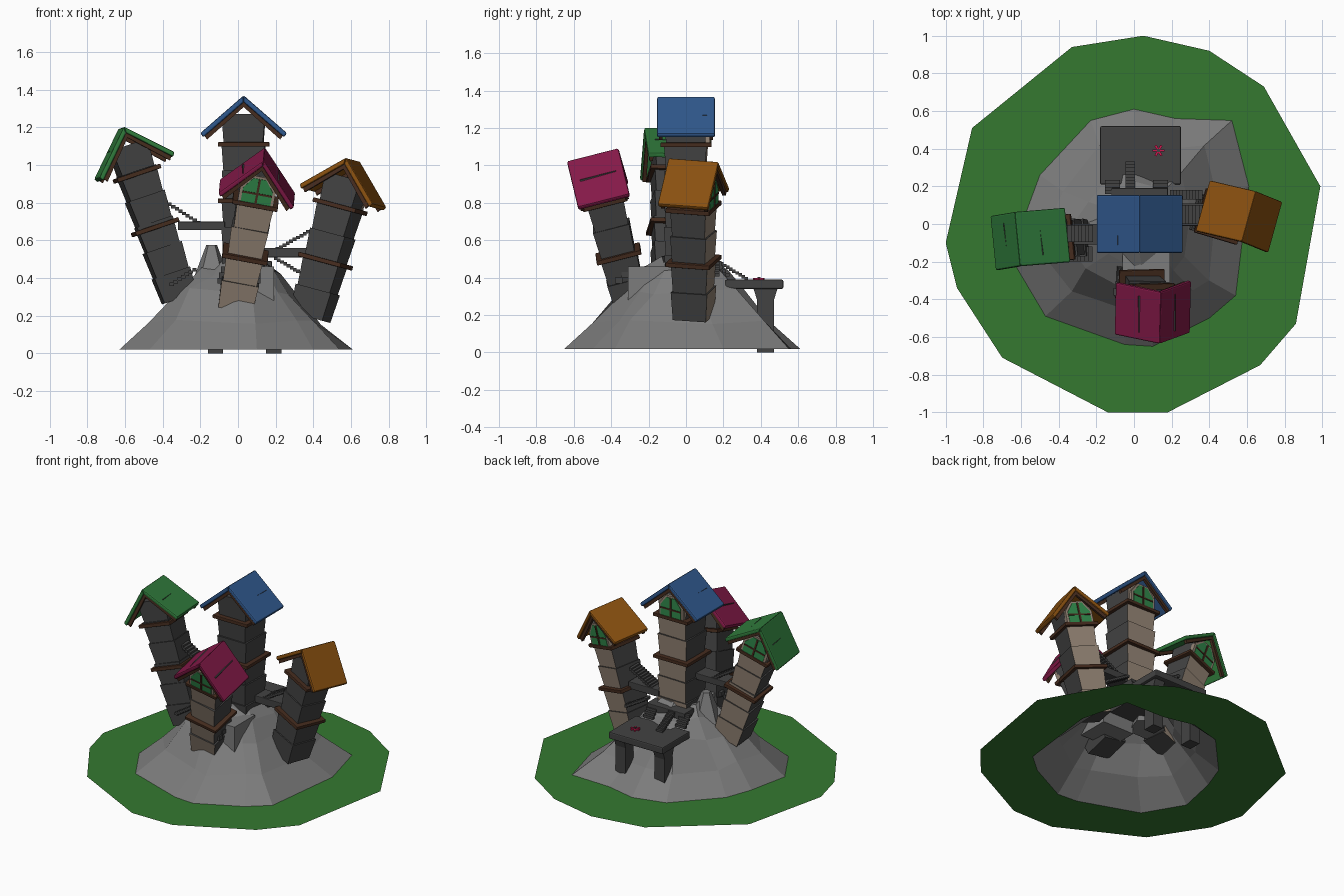
import bpy, bmesh, random
from math import radians, pi
from mathutils import Vector, Matrix

if "Cube" in bpy.data.objects:
    bpy.data.objects.remove(bpy.data.objects["Cube"])

random.seed(4)
I4 = Matrix.Identity(4)


def mat(name, r, g, b):
    m = bpy.data.materials.new(name)
    m.diffuse_color = (r, g, b, 1)
    m.use_nodes = True
    m.node_tree.nodes["Principled BSDF"].inputs["Base Color"].default_value = m.diffuse_color
    return m


DARK = mat("dark_stone", .055, .055, .055)
ROCK = mat("rock", .2, .2, .2)
TAN = mat("pale_stone", .30, .235, .18)
WOOD = mat("wood", .06, .025, .013)
GLASS = mat("green_glass", .03, .25, .07)
GRASS = mat("grass", .035, .19, .03)
PETAL = mat("petal", .6, .01, .08)
BLUE = mat("blue_tiles", .03, .1, .27)
GREEN = mat("green_tiles", .03, .2, .045)
AMBER = mat("amber_tiles", .25, .08, .005)
CRIMSON = mat("crimson_tiles", .23, .01, .065)


def finish(name, bm, mats, M=I4, bevel=0):
    bmesh.ops.recalc_face_normals(bm, faces=bm.faces)
    me = bpy.data.meshes.new(name)
    bm.to_mesh(me)
    bm.free()
    for m in mats:
        me.materials.append(m)
    ob = bpy.data.objects.new(name, me)
    bpy.context.collection.objects.link(ob)
    ob.matrix_world = M
    if bevel:
        b = ob.modifiers.new("bevel", 'BEVEL')
        b.width, b.segments = bevel, 2
    return ob


def add_box(bm, lo, hi, taper=1.0):
    c, s = (Vector(lo) + Vector(hi)) / 2, Vector(hi) - Vector(lo)
    vs = bmesh.ops.create_cube(bm, size=1)['verts']
    for v in vs:
        k = taper if v.co.z < 0 else 1
        v.co = Vector((v.co.x * s.x * k, v.co.y * s.y * k, v.co.z * s.z)) + c
    return vs


def box(name, lo, hi, m, M=I4, bevel=0, taper=1.0):
    bm = bmesh.new()
    add_box(bm, lo, hi, taper)
    return finish(name, bm, [m], M, bevel)


def prism(name, profile, y0, y1, m, M, bevel=0):
    bm = bmesh.new()
    a = [bm.verts.new((x, y0, z)) for x, z in profile]
    b = [bm.verts.new((x, y1, z)) for x, z in profile]
    bm.faces.new(a)
    bm.faces.new(b)
    for i in range(len(a)):
        j = (i + 1) % len(a)
        bm.faces.new((a[i], a[j], b[j], b[i]))
    return finish(name, bm, [m], M, bevel)


# Leaning tower, local origin at the roof ridge, window on local +y
def tower(name, peak, up, yaw, w, length, hw, drop, depth, tiles):
    up = Vector(up).normalized()
    M = (Matrix.Translation(peak)
         @ Vector((0, 0, 1)).rotation_difference(up).to_matrix().to_4x4()
         @ Matrix.Rotation(radians(yaw), 4, 'Z'))
    # stacked blocks, pale on the window side
    bm = bmesh.new()
    n = round((length - .1) / .145)
    h = (length - .1) / n
    for i in range(n):
        vs = add_box(bm, (-w / 2, -w / 2, -.1 - (i + 1) * h),
                     (w / 2, w / 2, -.1 - i * h), .91)
        turn = random.uniform(-.04, .04)
        bmesh.ops.rotate(bm, verts=vs, cent=(0, 0, 0),
                         matrix=Matrix.Rotation(turn, 3, 'Z'))
    bmesh.ops.recalc_face_normals(bm, faces=bm.faces)
    for f in bm.faces:
        f.material_index = 1 if f.normal.y > .8 else 0
    finish(name + "_shaft", bm, [DARK, TAN], M)
    # wooden bands
    r = w / 2 + .022
    for z in (-.26, -.56):
        box(name + "_band", (-r, -r, z - .012), (r, r, z + .012), WOOD, M, .004)
    # roof slabs and gable boards
    t = .028
    d = depth / 2
    for s in (1, -1):
        prism(name + "_roof_slab", [(0, 0), (s * hw, -drop), (s * (hw - .015), -drop - t * .8),
                                    (0, -t * 1.3)], -d, d, tiles, M, .008)
        for y in (d - .03, -d + .01):
            prism(name + "_gable_board", [(0, -.03), (s * (hw - .02), -drop - .012),
                                          (s * (hw - .036), -drop - .034), (0, -.062)],
                  y, y + .02, WOOD, M)
    # arched window
    arch = [(-.08, -.075), (.08, -.075), (.08, .005), (.035, .065), (-.035, .065), (-.08, .005)]
    f = w / 2
    prism(name + "_window_frame", [(x * 1.2, z * 1.15 - .175) for x, z in arch], f - .02, f + .012, TAN, M)
    prism(name + "_window_glass", [(x, z - .178) for x, z in arch], f, f + .016, GLASS, M)
    box(name + "_window_post", (-.006, f, -.25), (.006, f + .022, -.115), WOOD, M)
    box(name + "_window_rail", (-.08, f, -.2), (.08, f + .02, -.19), WOOD, M)


tower("middle_tower", (.03, 0, 1.37), (0, 0, 1), 0, .23, 1.0, .23, .2, .31, BLUE)
tower("left_tower", (-.62, -.08, 1.2), (-.34, 0, 1), 6, .2, .96, .212, .215, .29, GREEN)
tower("right_tower", (.61, .04, 1.03), (.27, 0, 1), -16, .2, .87, .21, .2, .28, AMBER)
tower("front_tower", (.14, -.5, 1.06), (.19, -.26, 1), 180, .2, .85, .205, .22, .285, CRIMSON)

# Hill of faceted rings and the grass around it
foot = [(0, .61), (.22, .56), (.52, .55), (.61, .2), (.54, -.38), (.4, -.5), (.1, -.65),
        (-.05, -.64), (-.47, -.49), (-.63, -.22), (-.57, .07), (-.5, .26), (-.23, .55)]
rim = [(.05, 1), (.4, .92), (.69, .73), (.99, .2), (.86, -.53), (.67, -.75), (.18, -1),
       (-.14, -1), (-.7, -.71), (-.94, -.34), (-1, -.1), (-.86, .51), (-.33, .94)]


def loft(bm, loops):
    rings = [[bm.verts.new(p) for p in lp] for lp in loops]
    for a, b in zip(rings, rings[1:]):
        for i in range(len(a)):
            j = (i + 1) % len(a)
            bm.faces.new((a[i], a[j], b[j], b[i]))
    return rings


bm = bmesh.new()
loops = []
for k, z, jit in ((1, .02, 0), (.74, .165, .02), (.52, .33, .025), (.34, .43, .025), (.2, .5, .02)):
    loops.append([(x * k + random.uniform(-jit, jit), y * k + random.uniform(-jit, jit),
                   z + random.uniform(-jit, jit)) for x, y in foot])
bm.faces.new(loft(bm, loops)[-1])
finish("hill", bm, [ROCK])

bm = bmesh.new()
loft(bm, [[(x, y, .02) for x, y in rim], [(x, y, .02) for x, y in foot]])
ring = finish("grass", bm, [GRASS])
if ring.data.polygons[0].normal.z < 0:
    ring.data.flip_normals()

# Rock ledge in front and rock spur on the left
box("front_ledge", (-.06, -.31, .28), (.19, -.08, .46), ROCK)
bm = bmesh.new()
bmesh.ops.create_cone(bm, cap_ends=True, segments=5, radius1=.13, radius2=.03, depth=.25,
                      matrix=Matrix.Translation((-.14, -.03, .45)))
finish("rock_spur", bm, [ROCK])


# Flight of steps between two points
def stairs(name, a, b, width, n):
    a, b = Vector(a), Vector(b)
    d = b - a
    run = Vector((d.x, d.y, 0))
    R = Matrix.Rotation(Vector((1, 0)).angle_signed(run.to_2d()) * -1, 4, 'Z')
    tread, rise = run.length / n, d.z / n
    bm = bmesh.new()
    for i in range(n):
        add_box(bm, (i * tread, -width / 2, i * rise - .014),
                ((i + 1.15) * tread, width / 2, i * rise + .004))
    finish(name, bm, [DARK], Matrix.Translation(a) @ R)


# Bridges and their steps
box("left_deck", (-.32, -.11, .655), (-.07, -.0, .7), DARK, bevel=.004)
stairs("left_steps", (-.2, -.05, .7), (-.39, -.05, .82), .09, 10)
stairs("left_lower_steps", (-.22, -.16, .45), (-.36, -.16, .36), .08, 7)
box("right_deck", (.14, -.01, .51), (.38, .11, .56), DARK, bevel=.004)
stairs("right_upper_steps", (.2, .05, .56), (.38, .05, .66), .1, 10)
stairs("right_lower_steps", (.19, .155, .51), (.36, .155, .41), .05, 10)
for i in range(3):
    box("front_step", (-.11 + .01 * i, -.38 + .035 * i, .37 + .03 * i),
        (.12, -.34 + .035 * i, .40 + .03 * i), DARK)

# Back landing, terrace with legs and connecting steps
box("back_landing", (-.12, .08, .44), (.18, .19, .49), DARK, bevel=.004)
stairs("back_steps", (-.02, .18, .48), (-.02, .33, .39), .05, 9)
for x in (-.115, .14):
    stairs("landing_side_steps", (x, .16, .48), (x, .23, .40), .08, 4)
box("terrace", (-.18, .21, .34), (.25, .52, .39), DARK, bevel=.008)
for x in (-.12, .19):
    box("terrace_leg", (x - .04, .38, .0), (x + .04, .47, .34), DARK)
    prism("terrace_bracket", [(.36, .345), (.49, .345), (.47, .28), (.38, .28)], -x - .04, -x + .04,
          DARK, Matrix.Rotation(pi / 2, 4, 'Z'))

# Little flower on the terrace
bm = bmesh.new()
for i in range(6):
    R = Matrix.Rotation(i * pi / 3, 4, 'Z')
    vs = add_box(bm, (.008, -.006, .39), (.032, .006, .398))
    bmesh.ops.transform(bm, matrix=Matrix.Translation((.13, .39, 0)) @ R, verts=vs)
finish("flower", bm, [PETAL])
box("flower_heart", (.122, .382, .39), (.138, .398, .403), DARK)
